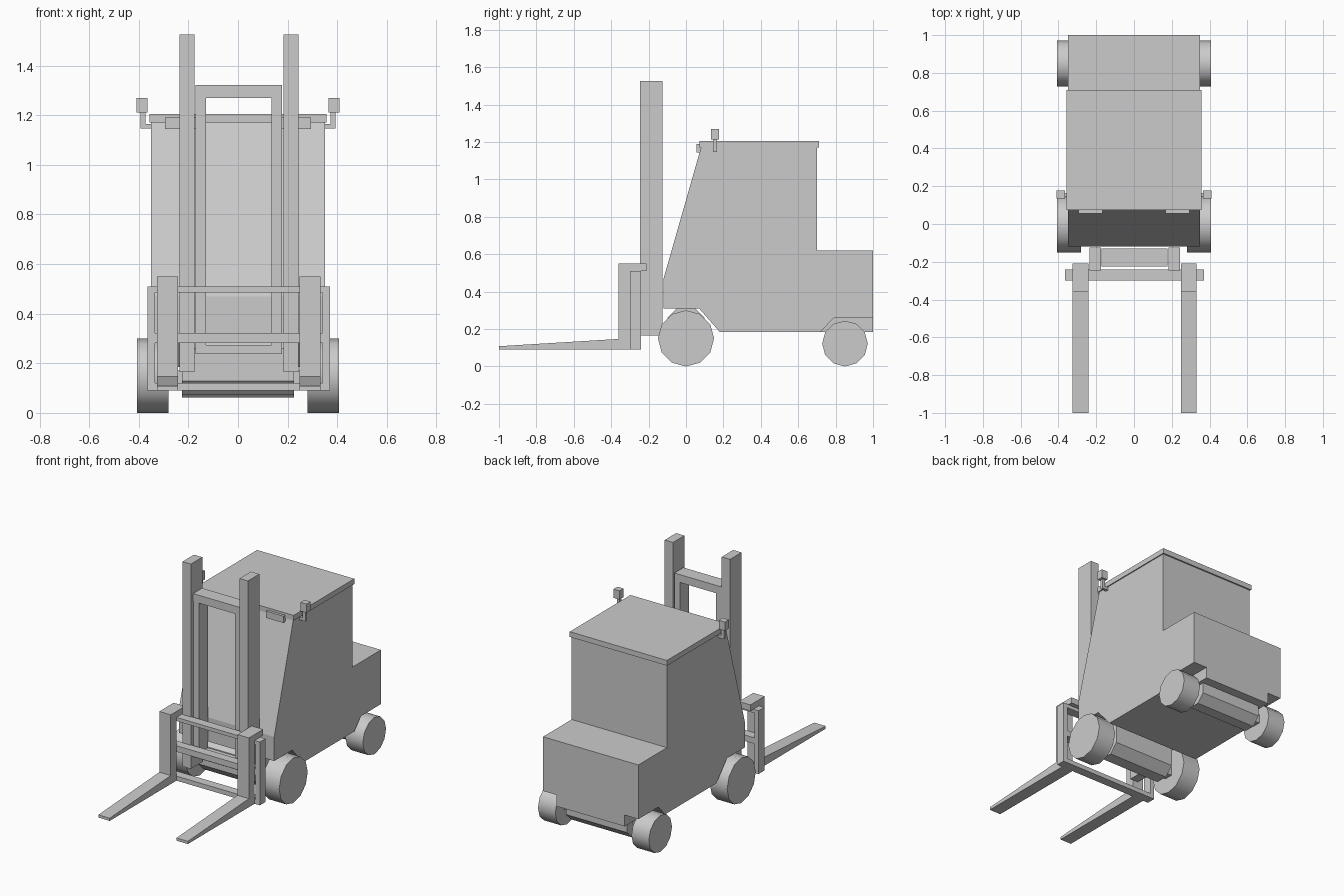
import bpy, bmesh, math
from mathutils import Matrix

cube = bpy.data.objects.get("Cube")
if cube:
    bpy.data.objects.remove(cube, do_unlink=True)

grey = bpy.data.materials.new("plain_grey")
grey.use_nodes = True
GREY = (0.6, 0.6, 0.6, 1)
grey.diffuse_color = GREY
grey.node_tree.nodes["Principled BSDF"].inputs["Base Color"].default_value = GREY


def finish(name, bm):
    bmesh.ops.recalc_face_normals(bm, faces=bm.faces)
    mesh = bpy.data.meshes.new(name)
    bm.to_mesh(mesh)
    bm.free()
    mesh.materials.append(grey)
    obj = bpy.data.objects.new(name, mesh)
    bpy.context.collection.objects.link(obj)
    return obj


def prism(name, profile, x0, x1):
    """Extrude a (y, z) side profile from x0 to x1."""
    bm = bmesh.new()
    face = bm.faces.new([bm.verts.new((x0, y, z)) for y, z in profile])
    ext = bmesh.ops.extrude_face_region(bm, geom=[face])
    moved = [v for v in ext["geom"] if isinstance(v, bmesh.types.BMVert)]
    bmesh.ops.translate(bm, verts=moved, vec=(x1 - x0, 0, 0))
    return finish(name, bm)


def box(name, x, y, z):
    return prism(name, [(y[0], z[0]), (y[1], z[0]), (y[1], z[1]), (y[0], z[1])], *x)


def wheel(name, x, y, radius):
    bm = bmesh.new()
    turn = Matrix.Translation((sum(x) / 2, y, radius)) @ Matrix.Rotation(math.pi / 2, 4, "Y")
    bmesh.ops.create_cone(bm, cap_ends=True, segments=12, radius1=radius,
                          radius2=radius, depth=abs(x[1] - x[0]), matrix=turn)
    obj = finish(name, bm)
    bpy.context.view_layer.objects.active = obj
    obj.select_set(True)
    bpy.ops.object.shade_smooth_by_angle(angle=math.radians(40))
    obj.select_set(False)


# Cab and rear counterweight; the outer sides have rear wheel arches
upper = [(-0.12, 0.31), (-0.12, 0.47), (0.08, 1.17), (0.7, 1.17), (0.7, 0.62), (1, 0.62)]
arch = [(1, 0.26), (0.79, 0.26), (0.72, 0.185)]
front_step = [(0.18, 0.185), (0.07, 0.31)]
prism("body", upper + arch + front_step, -0.35, 0.35)
prism("counterweight_keel", [(0.72, 0.185), (1, 0.185), (1, 0.26), (0.79, 0.26)], -0.25, 0.25)
box("roof", (-0.357, 0.357), (0.073, 0.71), (1.17, 1.205))

# Axle housings
for name, y, z, r in (("front_axle", 0, 0.17, 0.1), ("rear_axle", 0.85, 0.15, 0.09)):
    ring = [(y + r * 1.06 * math.cos(a), z + r * 1.06 * math.sin(a))
            for a in (math.pi / 8 + k * math.pi / 4 for k in range(8))]
    if name == "front_axle":
        ring = [(py, max(pz, 0.07) if pz < z else pz + 0.05) for py, pz in ring]
    prism(name, ring, -0.225, 0.225)
    box(name + "_shaft", (-0.3, 0.3), (y - 0.03, y + 0.03), (0.11, 0.17))

# Inner mast frame
for name, z in (("inner_mast_top", (1.27, 1.322)), ("inner_mast_bottom", (0.238, 0.274))):
    box(name, (-0.172, 0.176), (-0.225, -0.13), z)

# Carriage crossbars
for name, z in (("top", (0.486, 0.51)), ("middle", (0.282, 0.322)), ("bottom", (0.09, 0.12))):
    box("carriage_bar_" + name, (-0.365, 0.37), (-0.3, -0.24), z)

# Parts found on both sides
tine = [(-1, 0.09), (-1, 0.108), (-0.36, 0.147), (-0.36, 0.55), (-0.21, 0.55),
        (-0.21, 0.51), (-0.3, 0.51), (-0.3, 0.09)]
for side, s in (("left", 1), ("right", -1)):
    def span(a, b, shift=0.0):
        return tuple(sorted((s * a + shift, s * b + shift)))

    wheel(side + "_front_wheel", span(0.28, 0.407), 0, 0.15)
    wheel(side + "_rear_wheel", span(0.28, 0.407), 0.85, 0.122)
    box(side + "_mast_rail", span(0.179, 0.24, 0.004), (-0.245, -0.125), (0.165, 1.525))
    box(side + "_inner_mast_rail", span(0.133, 0.174, 0.003), (-0.225, -0.13), (0.238, 1.322))
    box(side + "_carriage_side", span(0.337, 0.368, 0.003), (-0.3, -0.24), (0.09, 0.51))
    prism(side + "_fork", tine, *span(0.245, 0.329, 0.003))
    box(side + "_headlight", span(0.167, 0.295), (0.055, 0.085), (1.145, 1.19))
    # Mirror with its bent bracket
    box(side + "_mirror_arm", span(0.34, 0.393), (0.145, 0.165), (1.147, 1.165))
    box(side + "_mirror_post", span(0.373, 0.393), (0.145, 0.165), (1.147, 1.215))
    box(side + "_mirror", span(0.365, 0.409), (0.135, 0.177), (1.212, 1.27))
